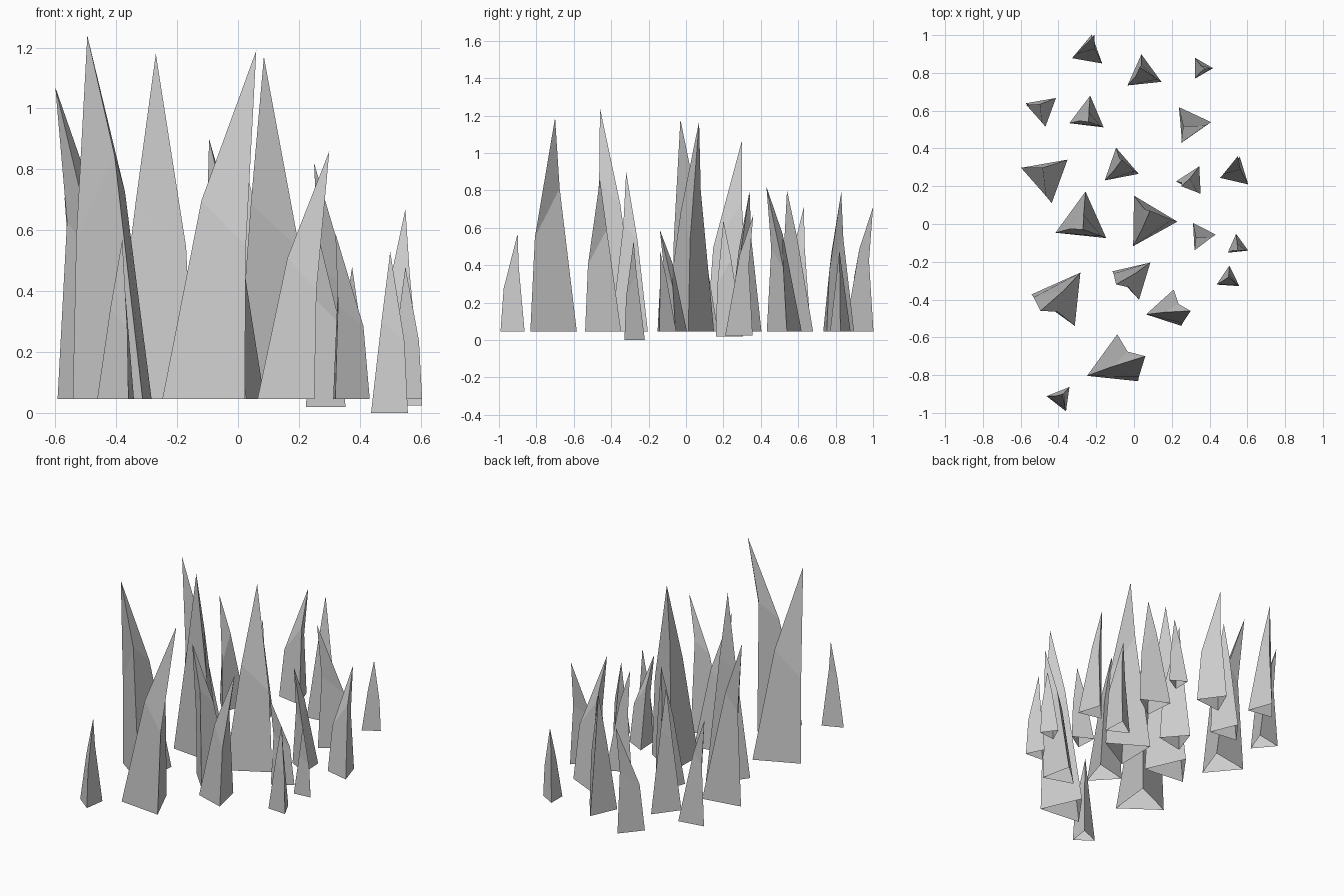
import bpy, bmesh
from math import radians
from mathutils import Vector, Matrix


def spike(i, cx, cy, turn, tx, ty, h):
    """Three-sided hollow spike: open base triangle, uneven shoulder ring, leaning tip."""
    z0 = {9: 0.02, 10: 0.025, 20: 0.0}.get(i, 0.045)
    centre, tip = Vector((cx, cy, z0)), Vector((tx, ty, h))
    lean = Vector((tx - cx, ty - cy, 0))
    bm = bmesh.new()
    base, ring = [], []
    # shoulder height and outward bulge differ per corner; shoulders trail behind the lean
    for k, (f, bulge) in enumerate(((0.57, 0.02), (0.44, 0.25), (0.67, -0.02))):
        out = Matrix.Rotation(radians(turn + 120 * k), 3, 'Z') @ Vector((0.132 * h, 0, 0))
        p = centre + out
        base.append(bm.verts.new(p))
        ring.append(bm.verts.new(p.lerp(tip, f) + out * bulge - lean * 0.27))
    top = bm.verts.new(tip)
    for k in range(3):
        n = (k + 1) % 3
        bm.faces.new((base[k], base[n], ring[n], ring[k]))
        bm.faces.new((ring[k], ring[n], top))
    mesh = bpy.data.meshes.new(f"spike_{i}")
    bm.to_mesh(mesh)
    bm.free()
    bpy.context.collection.objects.link(bpy.data.objects.new(f"spike_{i}", mesh))


# centre x, centre y, turn, tip x, tip y, height
SPIKES = [
    (-.24, .91, 80, -.21, 1.0, .71),
    (.05, .795, 216, .03, .83, .79),
    (.355, .825, 240, .375, .82, .48),
    (-.485, .607, 160, -.57, .63, .71),
    (-.245, .575, 203, -.24, .54, .80),
    (.30, .53, 245, .25, .43, .82),
    (-.46, .25, 160, -.60, .30, 1.07),
    (-.075, .30, 221, -.065, .34, .80),
    (.307, .23, 183, .25, .20, .64),
    (.54, .27, 77, .55, .36, .67),
    (-.273, .017, 204, -.27, -.03, 1.18),
    (.075, .015, 239, .085, .07, 1.17),
    (.355, -.06, 243, .32, -.14, .59),
    (.547, -.115, 216, .55, -.14, .48),
    (0, -.285, 43, -.095, -.32, .90),
    (-.38, -.39, 54, -.495, -.46, 1.24),
    (.175, -.455, 192, .30, -.46, .86),
    (-.105, -.74, 204, .06, -.70, 1.19),
    (-.388, -.922, 172, -.38, -.90, .57),
    (.50, -.29, 206, .50, -.28, .53),
]
for i, s in enumerate(SPIKES, 1):
    spike(i, *s)
